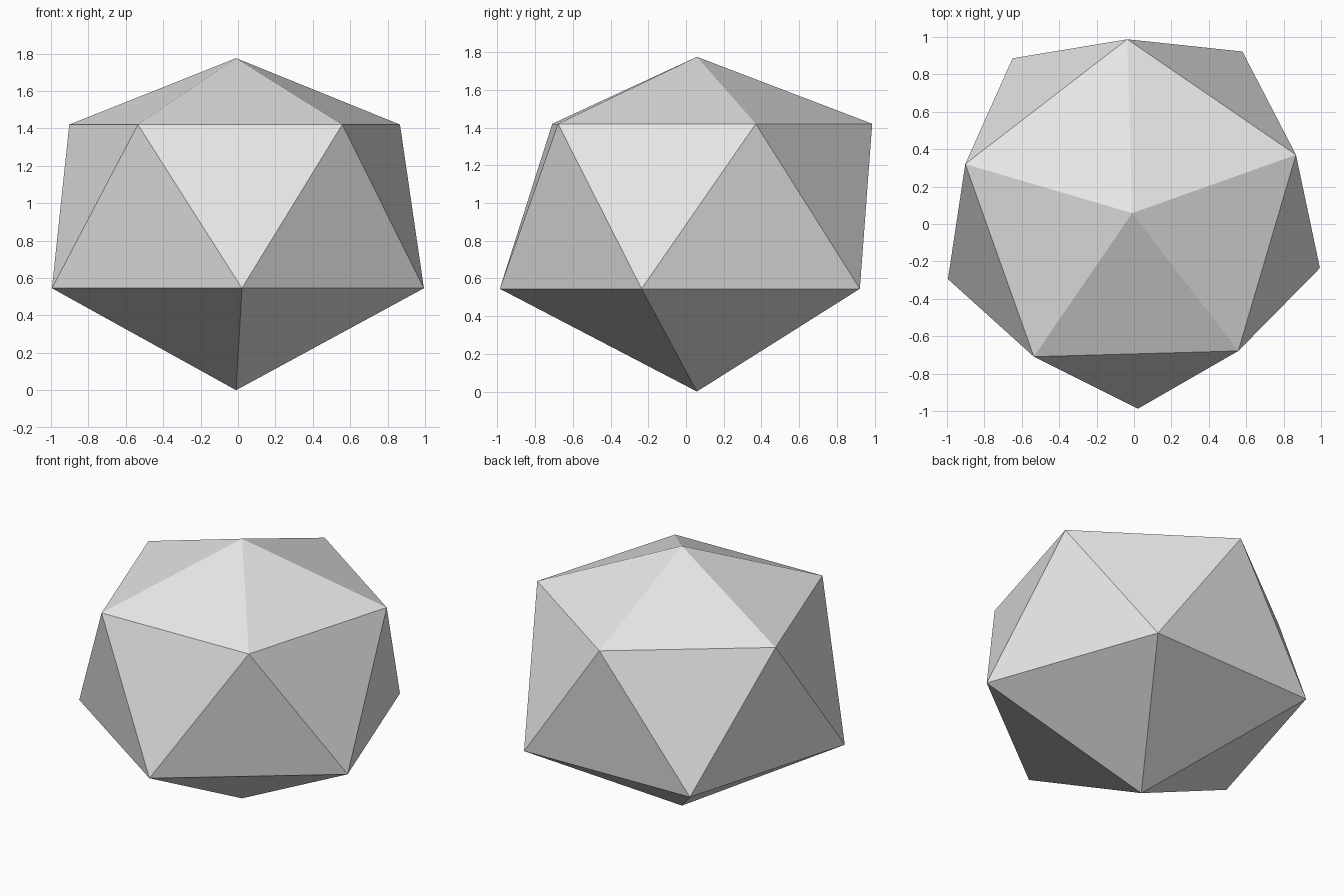
import bpy
import bmesh
from math import cos, sin, radians

cube = bpy.data.objects.get("Cube")
if cube:
    bpy.data.objects.remove(cube, do_unlink=True)

# Plain grey material
grey = bpy.data.materials.new("light_grey")
grey.use_nodes = True
colour = (0.8, 0.8, 0.8, 1)
grey.diffuse_color = colour
grey.node_tree.nodes["Principled BSDF"].inputs["Base Color"].default_value = colour

CX, CY = -0.01, 0.058   # vertical axis of the stone
SIDES = 5
STEP = 360 / SIDES

bm = bmesh.new()


def ring(radius, z, start):
    """Five corners spaced evenly around the axis."""
    angles = [radians(start + STEP * i) for i in range(SIDES)]
    return [bm.verts.new((CX + radius * cos(a), CY + radius * sin(a), z)) for a in angles]


# Upper and lower rings, turned half a step apart, with a tip at each end
upper = ring(0.93, 1.42, 19.6)
lower = ring(1.046, 0.545, -16.3)
top = bm.verts.new((CX, CY, 1.775))
bottom = bm.verts.new((CX, CY, 0))

# Caps and the zigzag band between the rings
for i in range(SIDES):
    j = (i + 1) % SIDES
    bm.faces.new((upper[i], upper[j], top))
    bm.faces.new((lower[j], lower[i], bottom))
    bm.faces.new((lower[i], lower[j], upper[i]))
    bm.faces.new((upper[j], upper[i], lower[j]))

bmesh.ops.recalc_face_normals(bm, faces=bm.faces)
mesh = bpy.data.meshes.new("faceted_stone")
bm.to_mesh(mesh)
bm.free()
mesh.materials.append(grey)
stone = bpy.data.objects.new("faceted_stone", mesh)
bpy.context.collection.objects.link(stone)
